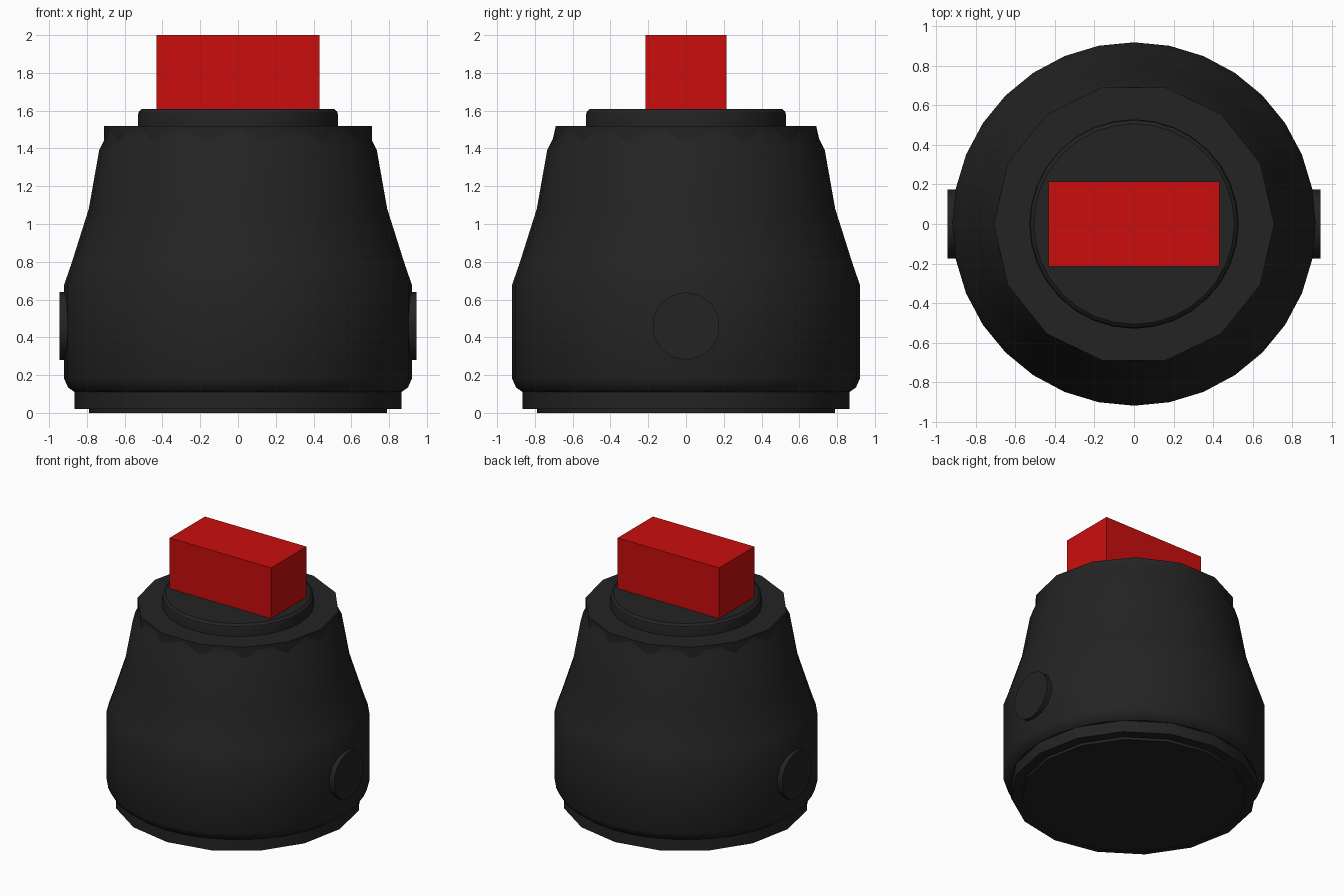
import bpy, bmesh, math
from mathutils import Matrix

if "Cube" in bpy.data.objects:
    bpy.data.objects.remove(bpy.data.objects["Cube"], do_unlink=True)


def material(name, rgb):
    m = bpy.data.materials.new(name)
    m.use_nodes = True
    m.diffuse_color = (*rgb, 1)
    m.node_tree.nodes["Principled BSDF"].inputs["Base Color"].default_value = (*rgb, 1)
    return m


black = material("matte black", (0.017, 0.017, 0.017))
red = material("bright red", (0.6, 0.004, 0.004))


def finish(name, bm, mat, smooth=None):
    bmesh.ops.recalc_face_normals(bm, faces=bm.faces)
    mesh = bpy.data.meshes.new(name)
    bm.to_mesh(mesh)
    bm.free()
    mesh.materials.append(mat)
    ob = bpy.data.objects.new(name, mesh)
    bpy.context.collection.objects.link(ob)
    if smooth:
        bpy.ops.object.select_all(action="DESELECT")
        ob.select_set(True)
        bpy.context.view_layer.objects.active = ob
        bpy.ops.object.shade_smooth_by_angle(angle=math.radians(smooth))
    return ob


def lathe(name, profile, sides, mat, matrix=Matrix()):
    """Turn a (radius, height) profile about z and close both ends."""
    bm = bmesh.new()
    rings = []
    for r, z in profile:
        angles = [math.tau * i / sides for i in range(sides)]
        rings.append([bm.verts.new((r * math.cos(a), r * math.sin(a), z)) for a in angles])
    for low, high in zip(rings, rings[1:]):
        for i in range(sides):
            j = (i + 1) % sides
            bm.faces.new((low[i], low[j], high[j], high[i]))
    bm.faces.new(rings[0][::-1])
    bm.faces.new(rings[-1])
    bm.transform(matrix)
    return finish(name, bm, mat, 32)


# Main housing with rounded lower edge and tapered shoulder
lathe("housing", [(0.865, 0.11), (0.9, 0.135), (0.92, 0.18), (0.92, 0.68), (0.885, 0.78),
                  (0.79, 1.08), (0.735, 1.39), (0.705, 1.45), (0.69, 1.515)], 32, black)

# Foot below the housing
lathe("base_ring", [(0.865, 0.02), (0.865, 0.125)], 16, black)
lathe("base_plate", [(0.79, 0), (0.79, 0.03)], 16, black)

# Faceted collar and rounded disc on top
lathe("top_collar", [(0.71, 1.4), (0.71, 1.52)], 14, black)
lathe("top_disc", [(0.53, 1.5), (0.53, 1.575), (0.525, 1.595), (0.508, 1.61)], 32, black)

# Round side buttons
for side, sign in (("left", 1), ("right", -1)):
    place = Matrix.Translation((0, 0, 0.46)) @ Matrix.Rotation(sign * math.pi / 2, 4, "Y")
    lathe(side + "_button", [(0.18, 0.85), (0.18, 0.945)], 14, black, place)

# Red block handle
bm = bmesh.new()
bmesh.ops.create_cube(bm, size=1, matrix=Matrix.Translation((0, 0, 1.8)) @ Matrix.Diagonal((0.865, 0.43, 0.4, 1)))
finish("handle_block", bm, red)
